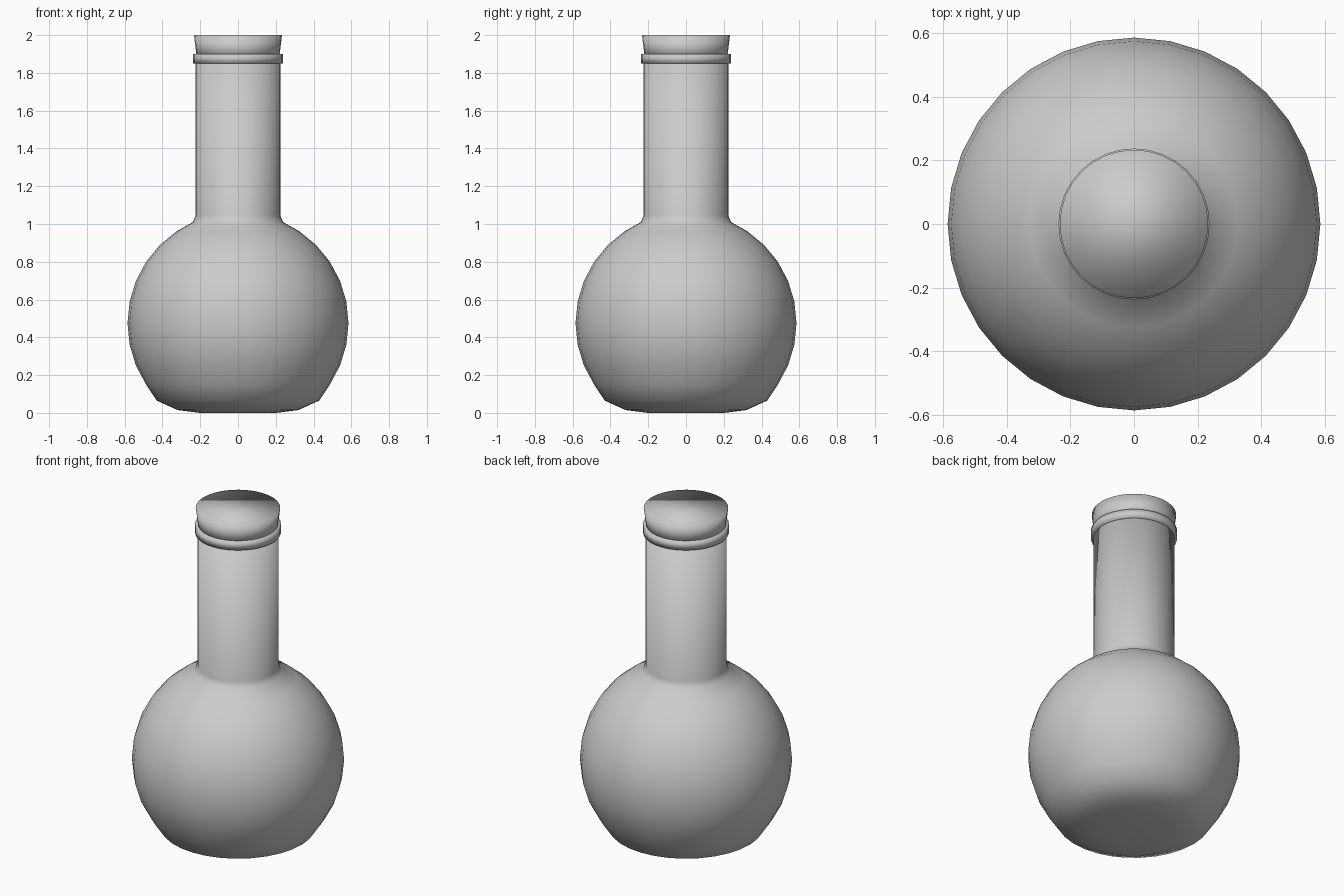
import bpy, bmesh
from math import cos, sin, pi, radians

if "Cube" in bpy.data.objects:
    bpy.data.objects.remove(bpy.data.objects["Cube"])

SIDES = 32


def lathe(name, profile):
    """Revolve (radius, z) points round the z axis, smooth shaded, closed at both ends."""
    bm = bmesh.new()
    rings = [[bm.verts.new((r * cos(2 * pi * i / SIDES), r * sin(2 * pi * i / SIDES), z))
              for i in range(SIDES)] for r, z in profile]
    for low, high in zip(rings, rings[1:]):
        for i in range(SIDES):
            j = (i + 1) % SIDES
            bm.faces.new((low[i], low[j], high[j], high[i]))
    bm.faces.new(rings[0][::-1])
    bm.faces.new(rings[-1])
    for f in bm.faces:
        f.smooth = True
    mesh = bpy.data.meshes.new(name)
    bm.to_mesh(mesh)
    bm.free()
    obj = bpy.data.objects.new(name, mesh)
    bpy.context.collection.objects.link(obj)
    return obj


# Round bulb with a flattened base, running up into the straight neck
R, CZ = 0.585, 0.475
base = [(0.2, 0.0), (0.32, 0.015), (0.43, 0.065)]
bulb = [(R * cos(radians(a * 11.25)), CZ + R * sin(radians(a * 11.25))) for a in range(-3, 6)]
neck = [(0.239, 1.01), (0.224, 1.045), (0.224, 1.86)]
lathe("flask_body", base + bulb + neck)

# Lip band round the mouth
lathe("lip_ring", [(0.215, 1.85), (0.237, 1.85), (0.237, 1.90), (0.215, 1.90)])

# Tapered stopper
lathe("stopper", [(0.217, 1.87), (0.233, 2.0)])
